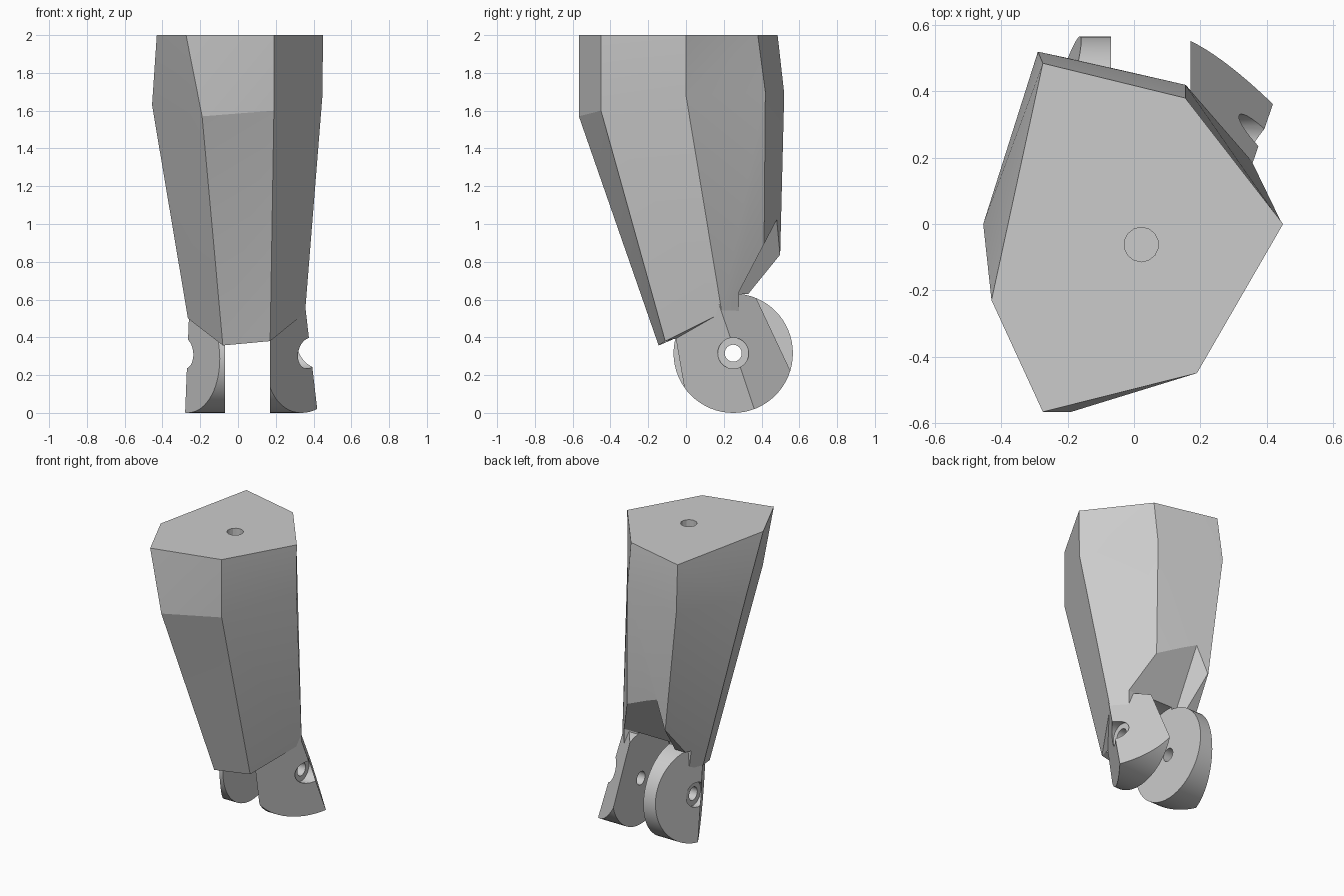
import bpy, bmesh, math
from mathutils import Vector, Matrix

if "Cube" in bpy.data.objects:
    bpy.data.objects.remove(bpy.data.objects["Cube"], do_unlink=True)

grey = bpy.data.materials.new("plain grey")
grey.use_nodes = True
grey.diffuse_color = (0.6, 0.6, 0.6, 1)
grey.node_tree.nodes["Principled BSDF"].inputs["Base Color"].default_value = (0.6, 0.6, 0.6, 1)

AXLE_Y, AXLE_Z, LUG_R = 0.25, 0.316, 0.316
SLOT = (-0.07, 0.17)


def make(name, bm):
    bmesh.ops.recalc_face_normals(bm, faces=bm.faces)
    mesh = bpy.data.meshes.new(name)
    bm.to_mesh(mesh)
    bm.free()
    mesh.materials.append(grey)
    obj = bpy.data.objects.new(name, mesh)
    bpy.context.collection.objects.link(obj)
    return obj


def loft(name, rings):
    """Closed skin through rings with equal point counts."""
    bm = bmesh.new()
    rows = [[bm.verts.new(p) for p in ring] for ring in rings]
    n = len(rows[0])
    for a, b in zip(rows, rows[1:]):
        for i in range(n):
            j = (i + 1) % n
            bm.faces.new((a[i], a[j], b[j], b[i]))
    bm.faces.new(rows[0])
    bm.faces.new(rows[-1][::-1])
    bmesh.ops.triangulate(bm, faces=bm.faces[:])
    return make(name, bm)


def axle_cylinder(x0, x1, radius, sides=64):
    """Bmesh cylinder along x, centred on the hinge axle."""
    bm = bmesh.new()
    place = Matrix.Translation(((x0 + x1) / 2, AXLE_Y, AXLE_Z)) @ Matrix.Rotation(math.pi / 2, 4, 'Y')
    bmesh.ops.create_cone(bm, cap_ends=True, segments=sides, radius1=radius,
                          radius2=radius, depth=x1 - x0, matrix=place)
    return bm


def cut(obj, cutter):
    mod = obj.modifiers.new("cut", 'BOOLEAN')
    mod.operation = 'DIFFERENCE'
    mod.solver = 'EXACT'
    mod.object = cutter
    bpy.context.view_layer.objects.active = obj
    bpy.ops.object.modifier_apply(modifier=mod.name)
    bpy.data.objects.remove(cutter, do_unlink=True)


def clip(bm, points, inside):
    """Slice off everything on the far side of a plane through three points."""
    p, q, r = map(Vector, points)
    normal = (q - p).cross(r - p).normalized()
    if normal.dot(Vector(inside) - p) > 0:
        normal.negate()
    res = bmesh.ops.bisect_plane(bm, geom=bm.verts[:] + bm.edges[:] + bm.faces[:],
                                 plane_co=p, plane_no=normal, clear_outer=True)
    rim = [e for e in res["geom_cut"] if isinstance(e, bmesh.types.BMEdge)]
    bmesh.ops.edgeloop_fill(bm, edges=rim)


def finish(obj):
    bpy.ops.object.select_all(action='DESELECT')
    obj.select_set(True)
    bpy.context.view_layer.objects.active = obj
    bpy.ops.object.shade_smooth_by_angle(angle=math.radians(15))


# Six-sided tapering shaft, corners running round from the back
top = [(-.275, .485, 2), (.155, .38, 2), (.45, 0, 2), (.19, -.45, 2), (-.275, -.567, 2), (-.43, -.23, 2)]
knee = [(-.29, .52, 1.69), (.155, .42, 1.7), (.447, 0, 1.68), (.19, -.45, 1.6), (-.19, -.567, 1.57), (-.455, 0, 1.63)]
foot = [(-.15, .49, .5), (.165, .41, .5), (.355, .19, .53), (.17, -.11, .38), (-.08, -.145, .357), (-.265, .19, .5)]
shaft = loft("shaft", [top, knee, foot])

# Sloping relief behind the hinge, with a slanted wall on one side
ceiling = [(.28, .64), (.7, 1.44), (1.2, .9), (.9, .2), (.28, .2)]


def wall_x(y, z):
    return -.11 - .75 * max(0, (y - .28) * .885 - (z - .64) * .466)


cut(shaft, loft("relief_cutter", [[(wall_x(y, z), y, z) for y, z in ceiling],
                                  [(.7, y, z) for y, z in ceiling]]))
lower = [(.33, .63), (.66, 1.037), (.9, .2), (.29, .2), (.29, .63)]
cut(shaft, loft("lower_cutter", [[(x, y, z) for y, z in lower] for x in (-.7, 0)]))

# Round clearance between the lugs, and the socket in the top
cut(shaft, make("clearance_cutter", axle_cylinder(*SLOT, LUG_R + .015)))
bm = bmesh.new()
bmesh.ops.create_cone(bm, cap_ends=True, segments=14, radius1=.052, radius2=.052,
                      depth=.5, matrix=Matrix.Translation((.022, -.062, 2)))
cut(shaft, make("socket_cutter", bm))
finish(shaft)

# Hinge lugs: discs trimmed by a front and a back facet meeting in a ridge
lugs = [
    ("hinge_lug_right", (SLOT[1], .6), .31, (.36, .19, .53), (.41, .335, .1),
     (.17, -.02, .2), (.24, .53, .1)),
    ("hinge_lug_left", (-.5, SLOT[0]), -.23, (-.26, .19, .5), (-.28, .27, 0),
     (-.1, -.06, .3), (-.165, .565, .3)),
]
for name, span, seat, ridge_top, ridge_low, front, back in lugs:
    bm = axle_cylinder(*span, LUG_R)
    inner = SLOT[1] if seat > 0 else SLOT[0]
    core = (inner, AXLE_Y, AXLE_Z)
    clip(bm, (ridge_top, ridge_low, front), core)
    clip(bm, (ridge_top, ridge_low, back), core)
    lug = make(name, bm)
    # Through hole with a wider bolt recess on the outside
    cut(lug, make("hole_cutter", axle_cylinder(-.8, .8, .045, 32)))
    outer = (seat, .8) if seat > 0 else (-.8, seat)
    cut(lug, make("recess_cutter", axle_cylinder(*outer, .082, 32)))
    finish(lug)
